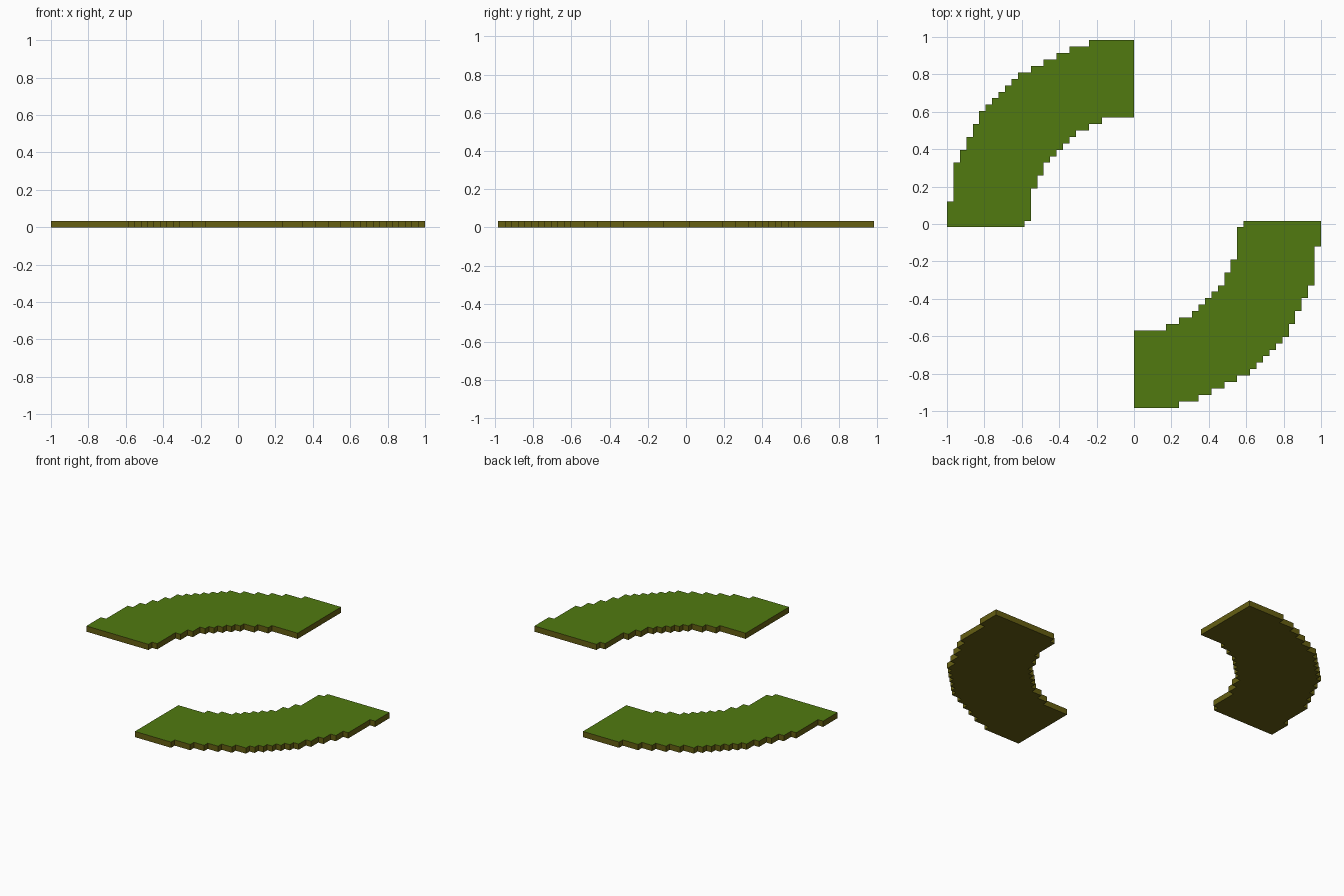
import bpy, bmesh, math

if "Cube" in bpy.data.objects:
    bpy.data.objects.remove(bpy.data.objects["Cube"])

CELL = 2 / 58  # the model sits on a grid of 58 cells

def material(name, rgb):
    m = bpy.data.materials.new(name)
    m.diffuse_color = (*rgb, 1)
    m.use_nodes = True
    m.node_tree.nodes["Principled BSDF"].inputs["Base Color"].default_value = m.diffuse_color
    return m

green = material("leaf green", (0.082, 0.195, 0.005))
olive = material("olive brown", (0.130, 0.112, 0.006))

# Stepped arc edges: (cells left of centre, cells above the lower end) where each step stops
OUTER = [(29, 4), (28, 10), (27, 12), (26, 14), (25, 16), (24, 18), (23, 19), (22, 20), (21, 21),
         (20, 22), (19, 23), (18, 24), (16, 25), (14, 26), (12, 27), (10, 28), (7, 29)]
INNER = [(17, 1), (16, 6), (15, 8), (14, 10), (13, 11), (12, 12), (11, 13), (10, 14),
         (9, 15), (7, 16), (5, 17)]

def staircase(steps):
    """Corner points climbing from the lower end to the centre line."""
    pts, y = [], 0
    for x, top in steps:
        pts += [(x, y), (x, top)]
        y = top
    return pts + [(0, y)]

def arc_plate(name, angle):
    bm = bmesh.new()
    outline = staircase(OUTER) + staircase(INNER)[::-1]
    c, s = math.cos(angle), math.sin(angle)
    verts = []
    for x, y in outline:
        px, py = -x * CELL, (y - 0.5) * CELL
        verts.append(bm.verts.new((c * px - s * py, s * px + c * py, 0)))
    face = bm.faces.new(verts)
    up = bmesh.ops.extrude_face_region(bm, geom=[face], use_keep_orig=True)["geom"]
    bmesh.ops.translate(bm, vec=(0, 0, CELL),
                        verts=[v for v in up if isinstance(v, bmesh.types.BMVert)])
    bmesh.ops.recalc_face_normals(bm, faces=bm.faces)
    # green on top, olive on the sides and underneath
    for f in bm.faces:
        f.material_index = 0 if f.normal.z > 0.5 else 1
    me = bpy.data.meshes.new(name)
    bm.to_mesh(me)
    bm.free()
    me.materials.append(green)
    me.materials.append(olive)
    ob = bpy.data.objects.new(name, me)
    bpy.context.collection.objects.link(ob)

# Two arcs, one turned half way round
arc_plate("back_left_arc", 0)
arc_plate("front_right_arc", math.pi)
